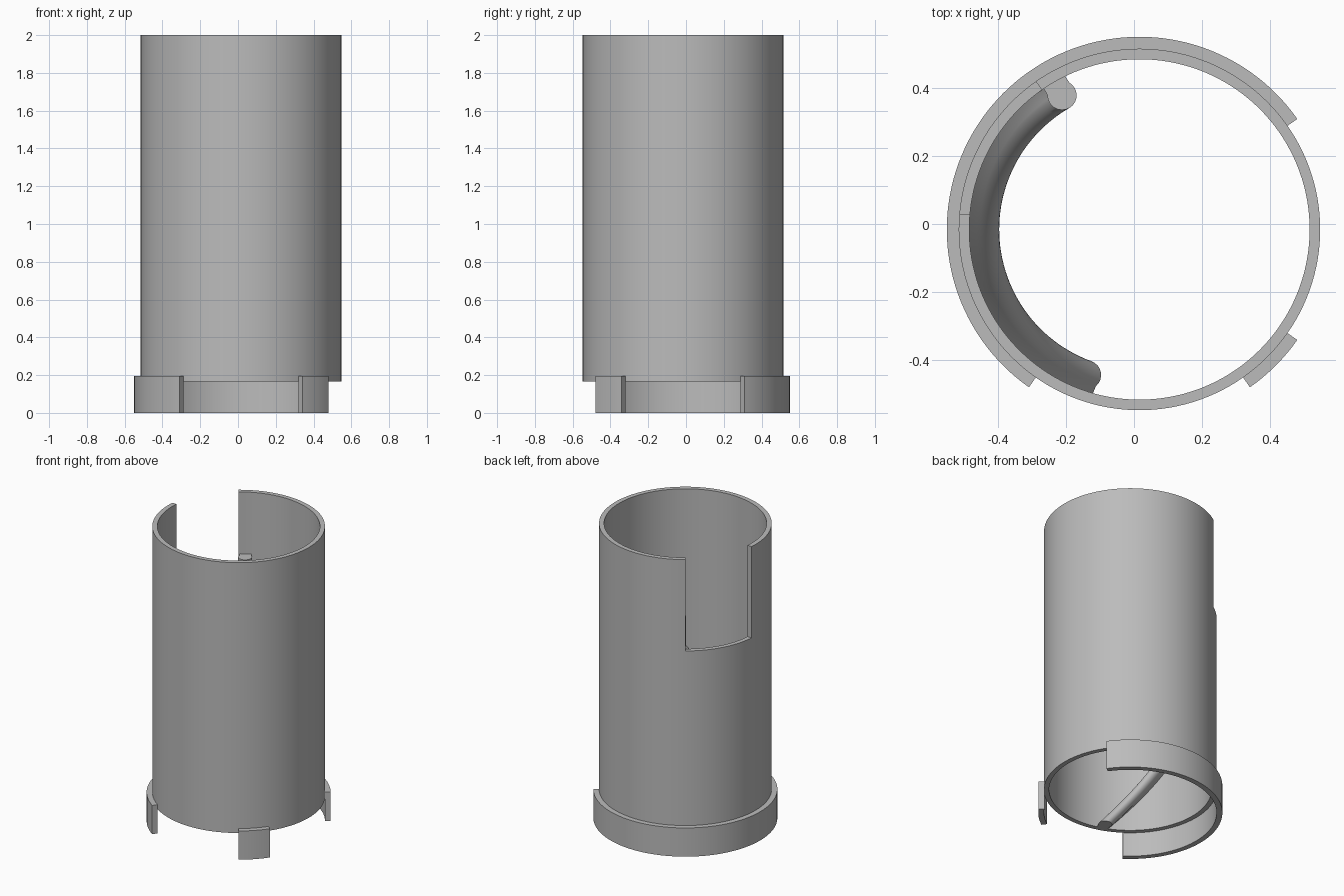
import bpy
import bmesh
from math import radians, degrees, cos, sin, atan2

cube = bpy.data.objects.get("Cube")
if cube:
    bpy.data.objects.remove(cube, do_unlink=True)

CX, CY = 0.016, -0.016          # tube axis
R_IN, R_OUT, R_COLLAR = 0.50, 0.531, 0.566
TUBE_BASE, SLOT_FLOOR, TUBE_TOP = 0.165, 1.38, 2.0
STEP = 2.5                      # degrees per facet

grey = bpy.data.materials.new("plain grey")
grey.use_nodes = True
colour = (0.5, 0.5, 0.5, 1)
grey.diffuse_color = colour
grey.node_tree.nodes["Principled BSDF"].inputs["Base Color"].default_value = colour


def polar(r, deg):
    return r * cos(radians(deg)), r * sin(radians(deg))


def finish(bm, name):
    bmesh.ops.recalc_face_normals(bm, faces=bm.faces)
    mesh = bpy.data.meshes.new(name)
    bm.to_mesh(mesh)
    bm.free()
    obj = bpy.data.objects.new(name, mesh)
    bpy.context.collection.objects.link(obj)
    obj.location = (CX, CY, 0)
    mesh.materials.append(grey)
    bpy.ops.object.select_all(action="DESELECT")
    obj.select_set(True)
    bpy.context.view_layer.objects.active = obj
    bpy.ops.object.shade_smooth_by_angle(angle=radians(30))
    return obj


def loft(bm, loops, closed=False):
    """Skin matching closed loops; cap the ends unless the loft closes on itself."""
    rows = [[bm.verts.new(p) for p in loop] for loop in loops]
    n = len(rows[0])
    pairs = list(zip(rows, rows[1:])) + ([(rows[-1], rows[0])] if closed else [])
    for a, b in pairs:
        for i in range(n):
            j = (i + 1) % n
            bm.faces.new((a[i], a[j], b[j], b[i]))
    if not closed:
        bm.faces.new(rows[0])
        bm.faces.new(rows[-1])


def arc_wall(bm, r0, r1, z0, z1, start, end):
    """Curved wall with a rectangular section; a full turn makes a ring."""
    full = end - start == 360
    count = round((end - start) / STEP)
    loops = []
    for k in range(count if full else count + 1):
        a = start + k * STEP
        loops.append([(*polar(r, a), z)
                      for r, z in ((r0, z0), (r1, z0), (r1, z1), (r0, z1))])
    loft(bm, loops, full)


# Main tube: full ring raised to the top everywhere except at the slot
bm = bmesh.new()
arc_wall(bm, R_IN, R_OUT, TUBE_BASE, SLOT_FLOOR, 0, 360)
raised = []
for f in bm.faces:
    c = f.calc_center_median()
    if c.z > SLOT_FLOOR - 0.01 and not 125 < degrees(atan2(c.y, c.x)) % 360 < 175:
        raised.append(f)
new = bmesh.ops.extrude_face_region(bm, geom=raised)["geom"]
for v in new:
    if isinstance(v, bmesh.types.BMVert):
        v.co.z = TUBE_TOP
bmesh.ops.delete(bm, geom=[f for f in raised if f.is_valid], context="FACES")
finish(bm, "slotted_tube")

# Lower collar and the small separate tab
for name, start, end in (("collar_arc", 35, 235), ("collar_tab", 305, 325)):
    bm = bmesh.new()
    arc_wall(bm, R_OUT, R_COLLAR, 0, 0.195, start, end)
    finish(bm, name)

# Spiral rail: round bead with a rib to the wall, ending in an upright pin
BEAD_R, BEAD = 0.455, 0.043
section = [(R_IN + 0.005, 0.036)]
section += [(BEAD_R + BEAD * cos(radians(a)), BEAD * sin(radians(a)))
            for a in range(60, 301, 15)]
section += [(R_IN + 0.005, -0.036)]


def rail_loop(deg, z):
    c, s = polar(1, deg)
    return [(u * c - v * s, u * s + v * c, z) for u, v in section]


TURNS = 52
loops = [rail_loop(250 - 130 * k / TURNS,
                   TUBE_BASE + (SLOT_FLOOR - TUBE_BASE) * k / TURNS)
         for k in range(TURNS + 1)]
loops.append(rail_loop(120, 1.58))
bm = bmesh.new()
loft(bm, loops)
finish(bm, "spiral_rail")
